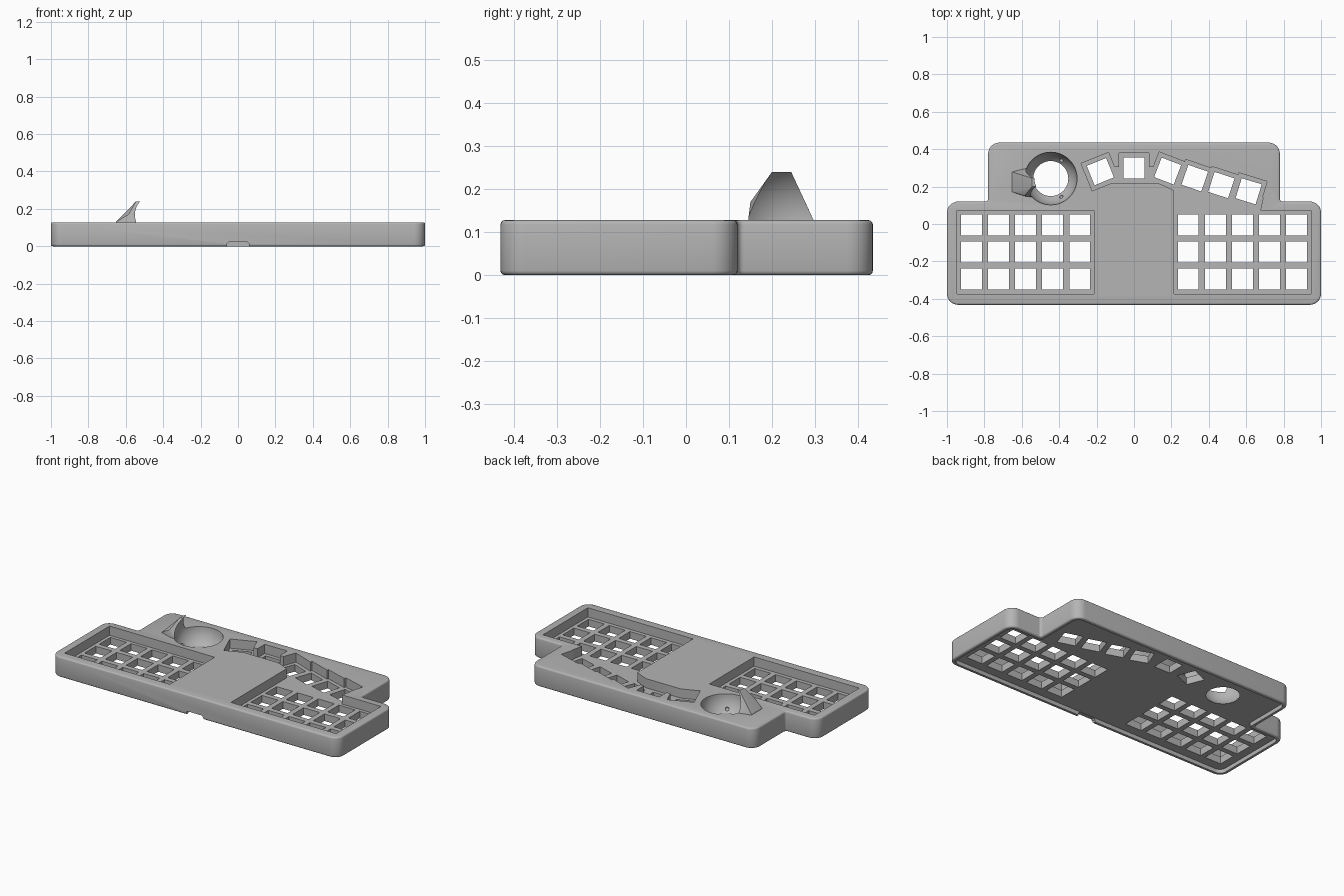
import bpy, bmesh, math
from mathutils import Vector, Matrix

cube = bpy.data.objects.get("Cube")
if cube:
    bpy.data.objects.remove(cube, do_unlink=True)

grey = bpy.data.materials.new("case grey")
grey.use_nodes = True
COLOUR = (0.46, 0.46, 0.46, 1)
grey.diffuse_color = COLOUR
grey.node_tree.nodes["Principled BSDF"].inputs["Base Color"].default_value = COLOUR

HEIGHT, FLOOR, UNDER = 0.128, 0.07, 0.025
KEY, PITCH = 0.112, 0.145
BALL = Vector((-0.445, 0.243, 0.13))
BALL_R = 0.141


def make(name, bm):
    bmesh.ops.recalc_face_normals(bm, faces=bm.faces)
    mesh = bpy.data.meshes.new(name)
    bm.to_mesh(mesh)
    bm.free()
    mesh.materials.append(grey)
    ob = bpy.data.objects.new(name, mesh)
    bpy.context.scene.collection.objects.link(ob)
    return ob


def prisms(name, outlines, z0, z1, rim=0):
    """Vertical prisms from flat outlines, optionally with rounded rims."""
    bm = bmesh.new()
    for pts in outlines:
        base = bm.faces.new([bm.verts.new((p[0], p[1], z0)) for p in pts])
        ext = bmesh.ops.extrude_face_region(bm, geom=[base], use_keep_orig=True)
        verts = [g for g in ext["geom"] if isinstance(g, bmesh.types.BMVert)]
        bmesh.ops.translate(bm, verts=verts, vec=(0, 0, z1 - z0))
    bmesh.ops.recalc_face_normals(bm, faces=bm.faces)
    if rim:
        edges = [e for e in bm.edges if abs(e.verts[0].co.z - e.verts[1].co.z) < 1e-5]
        bmesh.ops.bevel(bm, geom=edges, offset=rim, segments=3, profile=0.5, affect='EDGES')
    return make(name, bm)


def rect(x0, x1, y0, y1):
    return [(x0, y0), (x1, y0), (x1, y1), (x0, y1)]


def square(x, y, size, angle=0):
    turn = Matrix.Rotation(math.radians(angle), 2)
    return [Vector((x, y)) + turn @ Vector(p) for p in rect(-size / 2, size / 2, -size / 2, size / 2)]


def rounded(corners, steps=8):
    """Outline with every corner (x, y, radius) turned into an arc."""
    out = []
    for i, (x, y, r) in enumerate(corners):
        p = Vector((x, y))
        a = (Vector(corners[i - 1][:2]) - p).normalized()
        b = (Vector(corners[(i + 1) % len(corners)][:2]) - p).normalized()
        centre = p + (a + b) * r
        for k in range(steps + 1):
            t = k / steps * math.pi / 2
            out.append(centre - b * r * math.cos(t) - a * r * math.sin(t))
    return out


def case_outline(inset, r):
    half = [(1 - inset, -0.432 + inset, r), (1 - inset, 0.12 - inset, r),
            (0.78 - inset, 0.12 - inset, 0.015), (0.78 - inset, 0.435 - inset, r)]
    return rounded(half + [(-x, y, q) for x, y, q in reversed(half)])


def sphere(name, centre, r, seg=48):
    bm = bmesh.new()
    bmesh.ops.create_uvsphere(bm, u_segments=seg, v_segments=seg // 2, radius=r,
                              matrix=Matrix.Translation(centre))
    return make(name, bm)


def cut(ob, cutter, keep=False):
    cutter.hide_render = True
    mod = ob.modifiers.new("cut", 'BOOLEAN')
    mod.operation, mod.solver, mod.object = 'DIFFERENCE', 'EXACT', cutter
    bpy.context.view_layer.update()
    graph = bpy.context.evaluated_depsgraph_get()
    mesh = bpy.data.meshes.new_from_object(ob.evaluated_get(graph))
    ob.modifiers.clear()
    ob.data = mesh
    if not keep:
        bpy.data.objects.remove(cutter, do_unlink=True)


# Case body with a shallow recess underneath
case = prisms("keyboard_case", [case_outline(0, 0.06)], 0, HEIGHT, rim=0.01)
cut(case, prisms("under_recess", [case_outline(0.022, 0.04)], -0.05, UNDER))

# Thumb keys: x, y, turn
fan = [(-0.18, 0.28, 22), (0, 0.3, 0), (0.18, 0.283, -21),
       (0.325, 0.245, -19), (0.467, 0.208, -18), (0.613, 0.175, -17)]

# Sunken key wells
wells = [rect(-0.947, -0.213, -0.375, 0.072), rect(0.213, 0.947, -0.375, 0.072),
         [(-0.14, 0.22), (0.13, 0.22), (0.213, 0.18), (0.213, 0.06), (0.673, 0.06),
          (0.69, 0.14), (0.18, 0.305), (-0.14, 0.305)]]
wells += [square(x, y, 0.158, a) for x, y, a in fan]
for outline in wells:
    cut(case, prisms("well", [outline], FLOOR, 0.3))

# Switch holes through the plate
holes = [square(side * (0.29 + PITCH * c), -0.005 - PITCH * r, KEY)
         for side in (-1, 1) for c in range(5) for r in range(3)]
holes += [square(x, y, KEY, a) for x, y, a in fan]
cut(case, prisms("holes", holes, -0.1, 0.3))

# Notch in the front lip
bm = bmesh.new()
profile = [(-0.06, -0.02), (0.06, -0.02), (0.06, 0.014), (0.048, 0.023), (-0.048, 0.023), (-0.06, 0.014)]
for y in (-0.5, -0.4):
    for x, z in profile:
        bm.verts.new((x, y, z))
bmesh.ops.convex_hull(bm, input=bm.verts)
cut(case, make("lip_notch", bm))

# Ball socket with three small bearing pits
ball = sphere("ball_cutter", BALL, BALL_R)
cut(case, ball, keep=True)
for angle in (60, 180, 300):
    a = math.radians(angle)
    pit = BALL + Vector((math.cos(a) * 0.8, math.sin(a) * 0.8, -0.6)) * BALL_R
    cut(case, sphere("pit", pit, 0.012, 12))

# Leaning guard beside the ball, hollowed by the same sphere
bm = bmesh.new()
for p in [(-0.652, 0.172, 0.11), (-0.652, 0.278, 0.11), (-0.575, 0.305, 0.11), (-0.575, 0.145, 0.11),
          (-0.652, 0.172, 0.13), (-0.652, 0.278, 0.13), (-0.54, 0.283, 0.13), (-0.54, 0.145, 0.13),
          (-0.585, 0.15, 0.17), (-0.585, 0.28, 0.165), (-0.545, 0.2, 0.24), (-0.545, 0.245, 0.24),
          (-0.525, 0.2, 0.24), (-0.525, 0.245, 0.24)]:
    bm.verts.new(p)
hull = bmesh.ops.convex_hull(bm, input=bm.verts)
bmesh.ops.delete(bm, geom=[v for v in bm.verts if not v.link_faces], context='VERTS')
guard = make("ball_guard", bm)
cut(guard, ball)

# Smooth rounded areas, crisp edges
for ob in (case, guard):
    bpy.ops.object.select_all(action='DESELECT')
    ob.select_set(True)
    bpy.context.view_layer.objects.active = ob
    bpy.ops.object.shade_smooth_by_angle(angle=math.radians(32))
